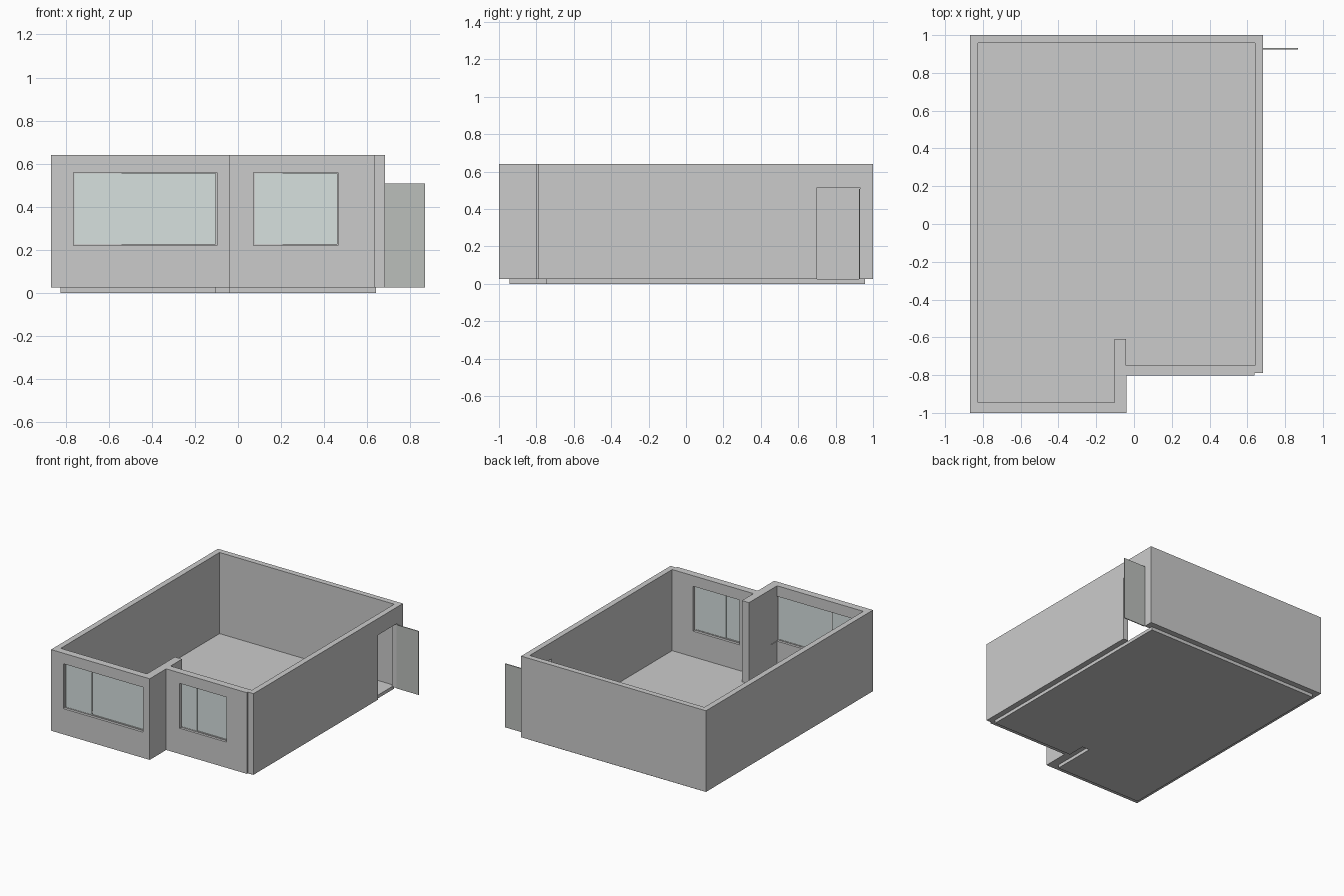
import bpy, bmesh

if "Cube" in bpy.data.objects:
    bpy.data.objects.remove(bpy.data.objects["Cube"])

Z0, Z1 = 0.025, 0.64


def material(name, color):
    m = bpy.data.materials.new(name)
    m.diffuse_color = color
    m.use_nodes = True
    m.node_tree.nodes["Principled BSDF"].inputs["Base Color"].default_value = m.diffuse_color
    return m


glass = material("pale_glass", (0.68, 0.75, 0.74, 1))
panel = material("door_grey", (0.5, 0.52, 0.5, 1))


def prism(name, outline, z0, z1):
    """Extrude a flat outline from z0 up to z1."""
    bm = bmesh.new()
    face = bm.faces.new([bm.verts.new((x, y, z0)) for x, y in outline])
    top = bmesh.ops.extrude_face_region(bm, geom=[face])["geom"]
    for v in top:
        if isinstance(v, bmesh.types.BMVert):
            v.co.z = z1
    bmesh.ops.recalc_face_normals(bm, faces=bm.faces)
    me = bpy.data.meshes.new(name)
    bm.to_mesh(me)
    bm.free()
    ob = bpy.data.objects.new(name, me)
    bpy.context.collection.objects.link(ob)
    return ob


def box(name, x0, x1, y0, y1, z0, z1, mat=None):
    ob = prism(name, [(x0, y0), (x1, y0), (x1, y1), (x0, y1)], z0, z1)
    if mat:
        ob.data.materials.append(mat)
    return ob


def cut(target, cutter):
    cutter.hide_render = True
    mod = target.modifiers.new("cut", 'BOOLEAN')
    mod.operation = 'DIFFERENCE'
    mod.solver = 'EXACT'
    mod.object = cutter
    bpy.context.view_layer.objects.active = target
    bpy.ops.object.modifier_apply(modifier=mod.name)
    bpy.data.objects.remove(cutter)


# Outer and inner plan outlines; the inner one steps around the partition stub
outer = [(-0.868, -1), (-0.04, -1), (-0.04, -0.803), (0.637, -0.803),
         (0.637, -0.79), (0.683, -0.79), (0.683, 1), (-0.868, 1)]
inner = [(-0.825, -0.945), (-0.102, -0.945), (-0.102, -0.61), (-0.042, -0.61),
         (-0.042, -0.748), (0.64, -0.748), (0.64, 0.957), (-0.825, 0.957)]

# Walls and floor slab
walls = prism("walls", outer, Z0, Z1)
cut(walls, prism("room_cutter", inner, -0.1, 1))
prism("floor", inner, 0, Z0)

# Door opening and the open door leaf
cut(walls, box("door_cutter", 0.6, 0.75, 0.70, 0.93, -0.1, 0.515))
box("door", 0.683, 0.868, 0.924, 0.931, Z0, 0.507, panel)

# Windows: opening, thin surround and three panes each
WZ0, WZ1, R = 0.22, 0.56, 0.006
for side, x0, x1, y in (("left", -0.765, -0.098, -0.972), ("right", 0.073, 0.465, -0.776)):
    cut(walls, box("window_cutter", x0, x1, y - 0.1, y + 0.1, WZ0, WZ1))
    frame = box(side + "_window_frame", x0, x1, y - 0.008, y + 0.008, WZ0, WZ1)
    cut(frame, box("frame_cutter", x0 + R, x1 - R, y - 0.1, y + 0.1, WZ0 + R, WZ1 - R))
    w = (x1 - x0 - 2 * R) / 3
    for i in range(3):
        px = x0 + R + i * w
        dy = -0.004 if i == 0 else 0.002
        box(f"{side}_pane_{i + 1}", px, px + w, y + dy - 0.002, y + dy + 0.002,
            WZ0 + R, WZ1 - R, glass)
